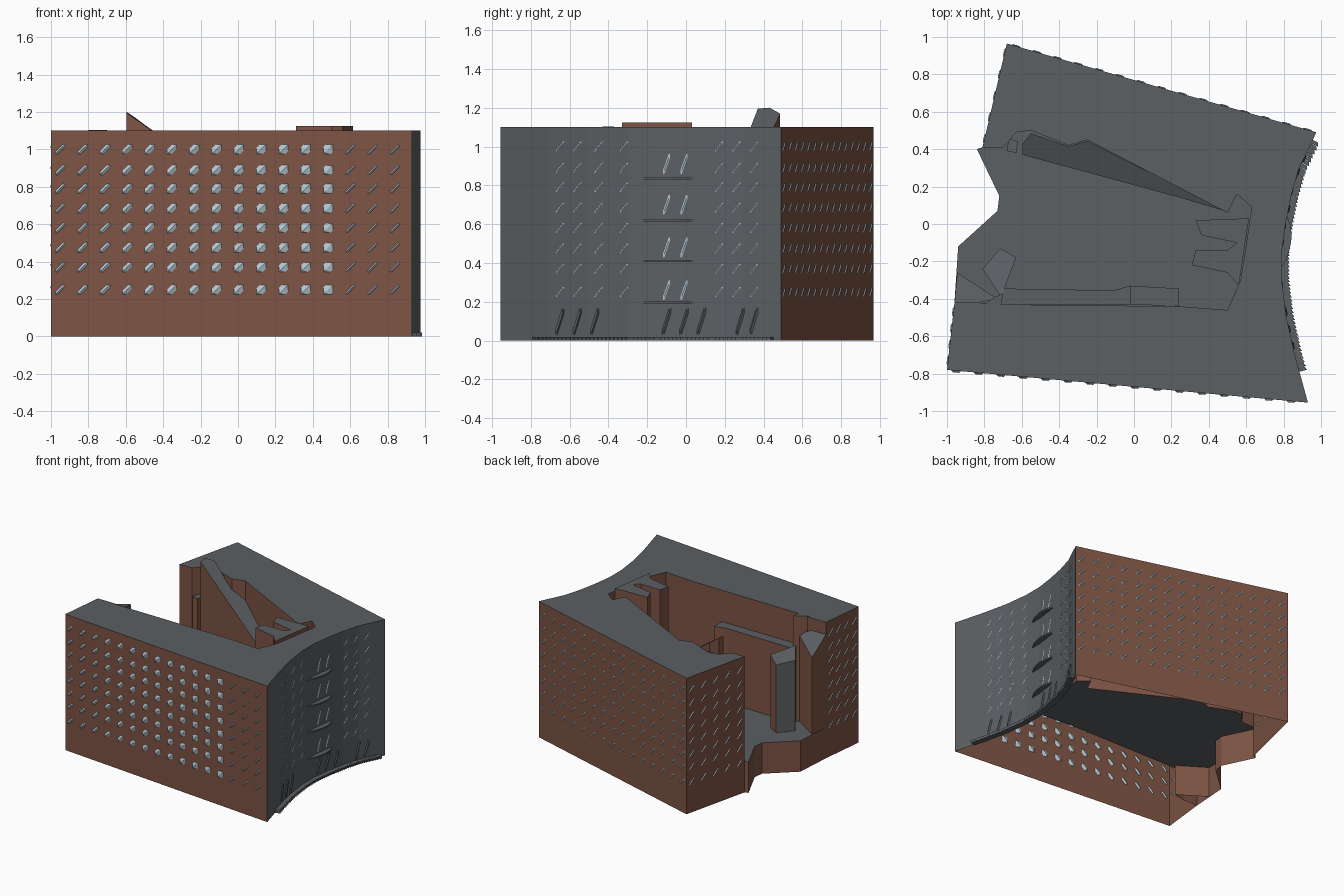
import bpy, bmesh
from mathutils import Vector

if "Cube" in bpy.data.objects:
    bpy.data.objects.remove(bpy.data.objects["Cube"])

H, FLOOR = 1.1, 0.25

def mat(name, c):
    m = bpy.data.materials.new(name)
    m.diffuse_color = (*c, 1)
    m.use_nodes = True
    m.node_tree.nodes["Principled BSDF"].inputs["Base Color"].default_value = m.diffuse_color
    return m

GREY = mat("grey", (0.105, 0.115, 0.125))
BRICK = mat("brick", (0.205, 0.088, 0.058))
GLASS = mat("glass", (0.46, 0.58, 0.64))
MATS = [GREY, BRICK, GLASS]

def finish(name, bm):
    me = bpy.data.meshes.new(name)
    bm.to_mesh(me)
    bm.free()
    for m in MATS:
        me.materials.append(m)
    ob = bpy.data.objects.new(name, me)
    bpy.context.collection.objects.link(ob)
    return ob

def prism(name, pts, low, top, side=1, skip=(), bottom=False):
    """Vertical prism; low, top and side may be a value or one per point."""
    n = len(pts)
    val = lambda v, i: v[i] if isinstance(v, (list, tuple)) else v
    bm = bmesh.new()
    t = [bm.verts.new((*p, val(top, i))) for i, p in enumerate(pts)]
    bm.faces.new(t)
    if bottom:
        bm.faces.new([bm.verts.new((*p, val(low, i))) for i, p in enumerate(pts)][::-1])
    for i in range(n):
        if i in skip:
            continue
        j = (i + 1) % n
        z = val(low, i)
        a, b = (bm.verts.new((*pts[k], z)) for k in (i, j))
        bm.faces.new((a, b, t[j], t[i])).material_index = val(side, i)
    return finish(name, bm)

# plan outlines
FL, BL = (-1.0, -0.78), (-0.68, 0.965)
curve = [(0.93, -0.955), (0.86, -0.70), (0.815, -0.5), (0.79, -0.3), (0.79, -0.15),
         (0.81, 0.0), (0.84, 0.15), (0.88, 0.29), (0.975, 0.49)]
court = [(-0.81, 0.41), (-0.70, 0.41), (-0.63, 0.49), (-0.55, 0.50), (-0.35, 0.42),
         (-0.25, 0.45), (0.50, 0.06), (0.55, 0.16), (0.63, 0.09), (0.57, -0.30),
         (0.50, -0.46), (0.24, -0.44), (-0.72, -0.43), (-0.83, -0.42), (-0.96, -0.42)]

# U-shaped wings: street walls reach the ground, courtyard walls stop at the deck
outer = [FL] + curve + [BL]
n_o, n_c = len(outer), len(court)
prism("wings", outer + court,
      [0.0] * n_o + [FLOOR] * (n_c - 1) + [0.0], H,
      [1] + [0] * (len(curve) - 1) + [1] * (n_c + 2))

# courtyard deck with the notched entrance edge
entry = [(-0.81, 0.41), (-0.84, 0.40), (-0.72, 0.15), (-0.73, 0.07), (-0.94, -0.12)]
deck = entry + court[::-1][:-1]
prism("courtyard_deck", deck, 0.0, FLOOR, 1, skip=range(len(entry), len(deck)))

# long diagonal ramp falling from the roof
prism("ramp", [(-0.595, 0.37), (0.25, 0.14), (0.50, 0.065), (-0.25, 0.445), (-0.35, 0.415),
               (-0.55, 0.485), (-0.595, 0.43)],
      FLOOR, [1.195, 0.60, 0.46, 0.95, 1.02, 1.17, 1.2])

# ledge under the south courtyard wall, grey-faced pier and entrance corner pieces
prism("south_ledge", [(-0.72, -0.43), (-0.02, -0.43), (-0.02, -0.33), (-0.11, -0.355), (-0.70, -0.345)],
      FLOOR, 0.85)
prism("south_step", [(-0.02, -0.43), (0.24, -0.44), (0.24, -0.345), (-0.02, -0.33)], FLOOR, 0.55)
prism("entrance_pier", [(-0.81, -0.24), (-0.71, -0.39), (-0.63, -0.18), (-0.715, -0.13)],
      FLOOR, [0.82, 0.86, 0.84, 0.80], [1, 1, 1, 0])
prism("corner_block", [(-0.96, -0.42), (-0.83, -0.42), (-0.73, -0.40), (-0.945, -0.26)],
      0.0, [1.0, 1.0, 0.95, 0.87])
prism("corner_blade", [(-0.80, -0.43), (-0.71, -0.43), (-0.70, -0.37), (-0.75, -0.395)], FLOOR, H + 0.003)
prism("entrance_column", [(-0.68, 0.39), (-0.63, 0.38), (-0.62, 0.44), (-0.67, 0.46)], FLOOR, 0.88)

# fingered stair core standing just above the roof
prism("stair_core", [(0.31, -0.22), (0.50, -0.26), (0.56, -0.33), (0.615, 0.03), (0.33, 0.02),
                     (0.36, -0.06), (0.55, -0.10), (0.50, -0.14), (0.33, -0.14)], FLOOR, H + 0.025)

# facade windows: squares cut to a diagonal band, ridged along the diagonal on both sides
ROWS = [0.25, 0.37, 0.475, 0.58, 0.685, 0.79, 0.89, 1.0]

def slit(bm, c, u, w, s=0.026, tall=1.0, depth=0.008, mi=2):
    n = Vector((u.y, -u.x, 0))
    k = min(w, s * 1.6)
    at = lambda a, b, d: c + u * a + Vector((0, 0, b * tall)) + n * d
    rim = [(-s, -s), (-s + k, -s), (s, s - k), (s, s), (s - k, s), (-s, -s + k)]
    for sign in (1, -1):
        v = [bm.verts.new(at(a, b, 0.001)) for a, b in rim]
        r1, r2 = (bm.verts.new(at(q * s, q * s, sign * depth)) for q in (-0.6, 0.6))
        for f in ((v[0], v[1], r1), (v[1], v[2], r2, r1), (v[2], v[3], r2),
                  (v[3], v[4], r2), (v[4], v[5], r1, r2), (v[5], v[0], r1)):
            bm.faces.new(f[::sign]).material_index = mi

def windows(name, p, q, count, width, inset=0.05, depth=0.006):
    bm = bmesh.new()
    p, q = Vector((*p, 0)), Vector((*q, 0))
    u, length = (q - p).normalized(), (q - p).length
    for i in range(count):
        d = inset + (length - 2 * inset) * i / (count - 1)
        for z in ROWS:
            slit(bm, p + u * d + Vector((0, 0, z)), u, width(i), depth=depth)
    finish(name, bm)

windows("front_windows", FL, (0.89, -0.949), 16,
        lambda i: 0.013 + 0.0024 * i if i < 13 else 0.010, depth=0.010)
windows("back_windows", curve[-1], BL, 15, lambda i: 0.010)
windows("left_back_windows", BL, court[0], 5, lambda i: 0.010)
windows("left_front_windows", court[-1], FL, 4, lambda i: 0.010)

# curved wall: sample position and tangent at a given y
def on_curve(y):
    for (x0, y0), (x1, y1) in zip(curve, curve[1:]):
        if y0 <= y <= y1:
            t = (y - y0) / (y1 - y0)
            return Vector((x0 + t * (x1 - x0), y, 0)), Vector((x1 - x0, y1 - y0, 0)).normalized()

bm = bmesh.new()
for y in (-0.65, -0.56, -0.45, -0.32, 0.17, 0.26, 0.35):
    c, u = on_curve(y)
    for z in ROWS:
        slit(bm, c + Vector((0, 0, z)), u, 0.004, 0.021, 1.2, 0.003)
for y in (-0.10, -0.01):
    c, u = on_curve(y)
    for z in (0.26, 0.48, 0.70, 0.91):
        slit(bm, c + Vector((0, 0, z)), u, 0.007, 0.018, 2.8, 0.004)
for y in (-0.65, -0.56, -0.47, -0.10, -0.01, 0.08, 0.28, 0.35):   # tall ground slots
    c, u = on_curve(y)
    slit(bm, c + Vector((0, 0, 0.1)), u, 0.009, 0.023, 3.1, 0.008, 0)
finish("curved_wall_slits", bm)

# four lens-shaped canopies on the curved wall
for k, z in enumerate((0.195, 0.41, 0.62, 0.835)):
    ys = [-0.23 + 0.27 * i / 6 for i in range(7)]
    inner = [tuple(on_curve(y)[0].xy - Vector((0.005, 0))) for y in ys]
    bulge = [0, 0.025, 0.038, 0.042, 0.038, 0.025, 0]
    front = [(x + b + 0.006, y) for (x, y), b in zip(inner, bulge)]
    prism(f"canopy_{k + 1}", front + inner[::-1], z - 0.006, z + 0.006, 0, bottom=True)

# toothed plinth strip at the foot of the curved wall
for k in range(60):
    c, u = on_curve(-0.78 + 1.22 * k / 59)
    n = Vector((u.y, -u.x, 0))
    a, b = c - u * 0.0105, c + u * 0.0105
    pts = [a - n * 0.01, a + n * 0.042, b + n * 0.032, b - n * 0.01]
    prism(f"plinth_tooth_{k + 1}", [tuple(p.xy) for p in pts], 0.0, 0.02, 0, bottom=True)
